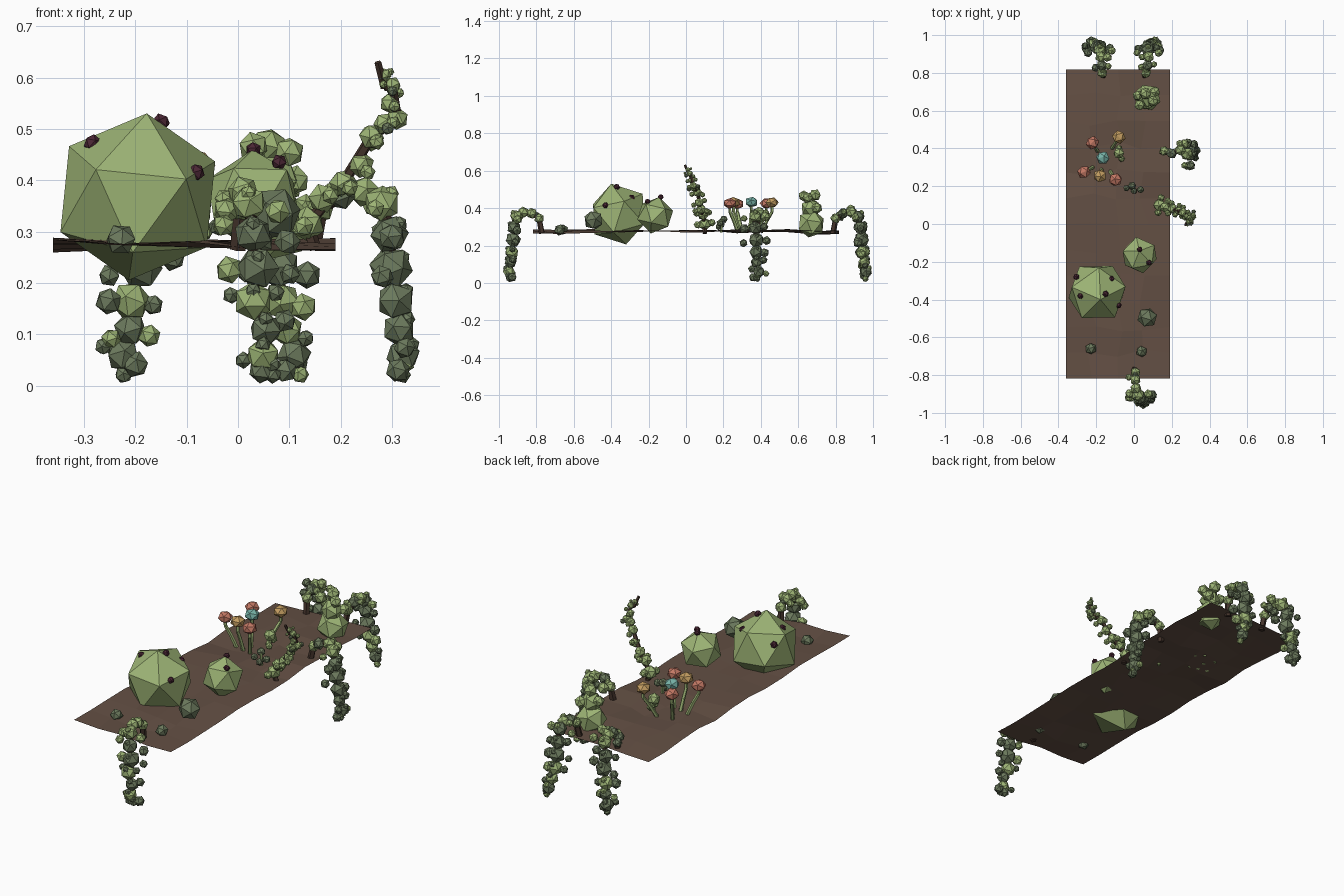
import bpy, bmesh, random
from math import radians, pi
from mathutils import Vector, Matrix, Euler

if "Cube" in bpy.data.objects:
    bpy.data.objects.remove(bpy.data.objects["Cube"])

rng = random.Random(7)


def mat(name, r, g, b):
    m = bpy.data.materials.new(name)
    m.diffuse_color = (r, g, b, 1)
    m.use_nodes = True
    m.node_tree.nodes["Principled BSDF"].inputs["Base Color"].default_value = m.diffuse_color
    return m


MATS = [mat("leaf_green", .34, .46, .18), mat("moss_grey", .15, .195, .11),
        mat("soil_brown", .127, .08, .058), mat("bud_purple", .07, .02, .035),
        mat("petal_coral", .55, .19, .13), mat("petal_ochre", .55, .34, .12),
        mat("petal_teal", .19, .46, .40), mat("bark_dark", .06, .035, .025)]
GREEN, MOSS, SOIL, BUD, CORAL, OCHRE, TEAL, BARK = range(8)


def finish(bm, name):
    me = bpy.data.meshes.new(name)
    bm.to_mesh(me)
    bm.free()
    for m in MATS:
        me.materials.append(m)
    ob = bpy.data.objects.new(name, me)
    bpy.context.collection.objects.link(ob)
    return ob


def paint(verts, index):
    for f in {f for v in verts for f in v.link_faces}:
        f.material_index = index


def ball(bm, c, r, index=GREEN, rot=None, squash=1):
    """Low-poly twenty-sided lump."""
    if rot is None:
        rot = Euler([rng.uniform(0, 2 * pi) for _ in range(3)]).to_matrix()
    m = (Matrix.Translation(c) @ Matrix.Diagonal((1, 1, squash, 1))
         @ rot.to_4x4())
    g = bmesh.ops.create_icosphere(bm, subdivisions=1, radius=r, matrix=m)
    paint(g["verts"], index)


def stem(bm, pts, r0, r1, index):
    """Five-sided tapering twig through the points."""
    pts = [Vector(p) for p in pts]
    n = len(pts) - 1
    for i, (a, b) in enumerate(zip(pts, pts[1:])):
        q = (b - a).to_track_quat('Z', 'Y').to_matrix().to_4x4()
        g = bmesh.ops.create_cone(
            bm, cap_ends=True, segments=5, depth=(b - a).length,
            radius1=r0 + (r1 - r0) * i / n, radius2=r0 + (r1 - r0) * (i + 1) / n,
            matrix=Matrix.Translation((a + b) / 2) @ q)
        paint(g["verts"], index)


def tint(z):
    """Leaves turn greyer towards the ground."""
    return MOSS if rng.random() < (.75 if z < .3 else .15) else GREEN


# Soil sheet: thin, uneven, slightly twisted
bm = bmesh.new()
bmesh.ops.create_grid(bm, x_segments=4, y_segments=12, size=1)
for v in bm.verts:
    dx, y = v.co.x * .275, v.co.y * .818
    inside = abs(v.co.x) < .99 and abs(v.co.y) < .99
    if inside:
        dx += rng.uniform(-.025, .025)
        y += rng.uniform(-.025, .025)
    v.co = (dx - .085, y, .277 + .05 * dx * y + rng.uniform(-.009, .009))
paint(bm.verts, SOIL)
finish(bm, "soil_sheet")

# Large rounded bushes with purple buds
axis = Vector((.035, -.08, .325)).normalized()
tilt = Vector((0, 0, 1)).rotation_difference(axis).to_matrix()
bushes = [
    ("large_bush", (-.195, -.36, .368), .168, tilt @ Matrix.Rotation(pi / 2, 3, 'Z'),
     [(-.283, -.38, .472), (-.15, -.37, .513), (-.082, -.43, .415),
      (-.12, -.29, .455), (-.305, -.28, .43)], .018),
    ("medium_bush", (.03, -.165, .362), .1, Euler((radians(-12), .1, .5)).to_matrix(),
     [(.03, -.135, .459), (.08, -.205, .435)], .016),
]
for name, c, r, rot, buds, br in bushes:
    bm = bmesh.new()
    ball(bm, c, r, GREEN, rot)
    for b in buds:
        ball(bm, b, br, BUD)
    finish(bm, name)

# Stacked bush near the back
bm = bmesh.new()
for x, y, z, r in [(.07, .67, .315, .076), (.07, .665, .40, .052), (.03, .63, .465, .03),
                   (.06, .69, .47, .033), (.10, .65, .455, .03), (.02, .68, .42, .028),
                   (.11, .70, .40, .03)]:
    ball(bm, (x, y, z), r)
finish(bm, "stacked_bush")

# Mossy stones at the front
for i, (x, y, z, r) in enumerate([(.07, -.495, .335, .054), (-.228, -.66, .285, .031),
                                  (.04, -.675, .283, .031)]):
    bm = bmesh.new()
    ball(bm, (x, y, z), r, MOSS)
    finish(bm, f"moss_stone_{i + 1}")

# Flower patch: bent green stems with faceted heads
for i, (x, y, z, c) in enumerate([(-.22, .43, .425, CORAL), (-.08, .46, .43, OCHRE),
                                  (-.165, .35, .432, TEAL), (-.265, .275, .422, CORAL),
                                  (-.18, .255, .43, OCHRE), (-.098, .235, .425, CORAL)]):
    bm = bmesh.new()
    bx, by = -.16 + (x + .16) * .55, .33 + (y - .33) * .55
    stem(bm, [(bx, by, .27), ((bx + x) / 2, (by + y) / 2, .33),
              (x, y, .38), (x, y, z)], .010, .008, GREEN)
    ball(bm, (x, y, z), .037, c, squash=.8)
    finish(bm, f"flower_{i + 1}")

# Small leafy sprigs
for i, (x, y, lumps) in enumerate([
        (-.08, .375, [(0, 0, .34, .031), (0, .025, .31, .02), (.015, -.03, .30, .018)]),
        (0, .19, [(-.04, 0, .31, .018), (-.01, .012, .34, .022),
                  (.035, -.008, .32, .02), (0, -.015, .30, .018)])]):
    bm = bmesh.new()
    stem(bm, [(x, y, .27), (x, y, .34)], .008, .006, GREEN)
    for dx, dy, z, r in lumps:
        ball(bm, (x + dx, y + dy, z), r, MOSS if i else GREEN)
    finish(bm, f"sprig_{i + 1}")

# Hanging vines: one shared profile of (outward distance, height, lump radius)
PROFILE = [(.015, .345, .028), (.055, .372, .03), (.10, .378, .031), (.135, .355, .036),
           (.15, .295, .038), (.153, .23, .043), (.162, .165, .039), (.168, .11, .033),
           (.176, .06, .034), (.174, .022, .018)]
VINES = [("front_vine", (0, -.77), (0, -1), (1, 0), .06),
         ("back_left_vine", (-.16, .785), (0, 1), (1, 0), -.06),
         ("back_right_vine", (.055, .785), (0, 1), (1, 0), .055),
         ("right_vine", (.145, .38), (1, 0), (0, 1), 0)]
for name, base, out, side, drift in VINES:
    bm = bmesh.new()
    out, side, base = Vector((*out, 0)), Vector((*side, 0)), Vector((*base, 0))
    path = []
    for i, (s, z, r) in enumerate(PROFILE):
        sway = drift * i / 9 + rng.uniform(-.012, .012)
        p = base + out * s + side * sway + Vector((0, 0, z))
        path.append(p)
        ball(bm, p, r, tint(z))
        # Side leaves widen the crown and thin out below
        for sgn in (-1, 1):
            if i in (3, 4, 5) or (i > 0 and rng.random() < .45):
                d = r + (rng.uniform(.008, .03) if i in (3, 4, 5) else .004)
                lr = rng.uniform(.017, .028)
                zz = max(z + rng.uniform(-.02, .02), .03)
                ball(bm, p + side * sgn * d + out * rng.uniform(-.02, .008)
                     + Vector((0, 0, zz - z)), lr, tint(z))
        if z < .36:
            ball(bm, p + out * r * .5 + Vector((0, 0, .02)), .016, tint(z))
    stem(bm, [base + Vector((0, 0, .265))] + path, .016, .008, BARK)
    finish(bm, name)

# Climbing vine rising on the right side
bm = bmesh.new()
climb = [(.135, .10, .315, .035), (.165, .09, .365, .03), (.205, .08, .395, .028),
         (.24, .07, .43, .026), (.26, .06, .485, .026), (.285, .04, .51, .022),
         (.31, .04, .52, .022), (.295, .03, .55, .02), (.30, .02, .585, .018),
         (.285, .01, .605, .014)]
for i, (x, y, z, r) in enumerate(climb):
    ball(bm, (x, y, z), r, GREEN)
    for sgn in (-1, 1):
        ball(bm, (x + rng.uniform(-.01, .015), y + sgn * r * 1.1, z + rng.uniform(-.02, .015)),
             r * .6, tint(z))
stem(bm, [(.15, .10, .265)] + [c[:3] for c in climb[::2]] + [(.285, .015, .58), (.272, -.005, .63)],
     .013, .007, BARK)
finish(bm, "climbing_vine")
